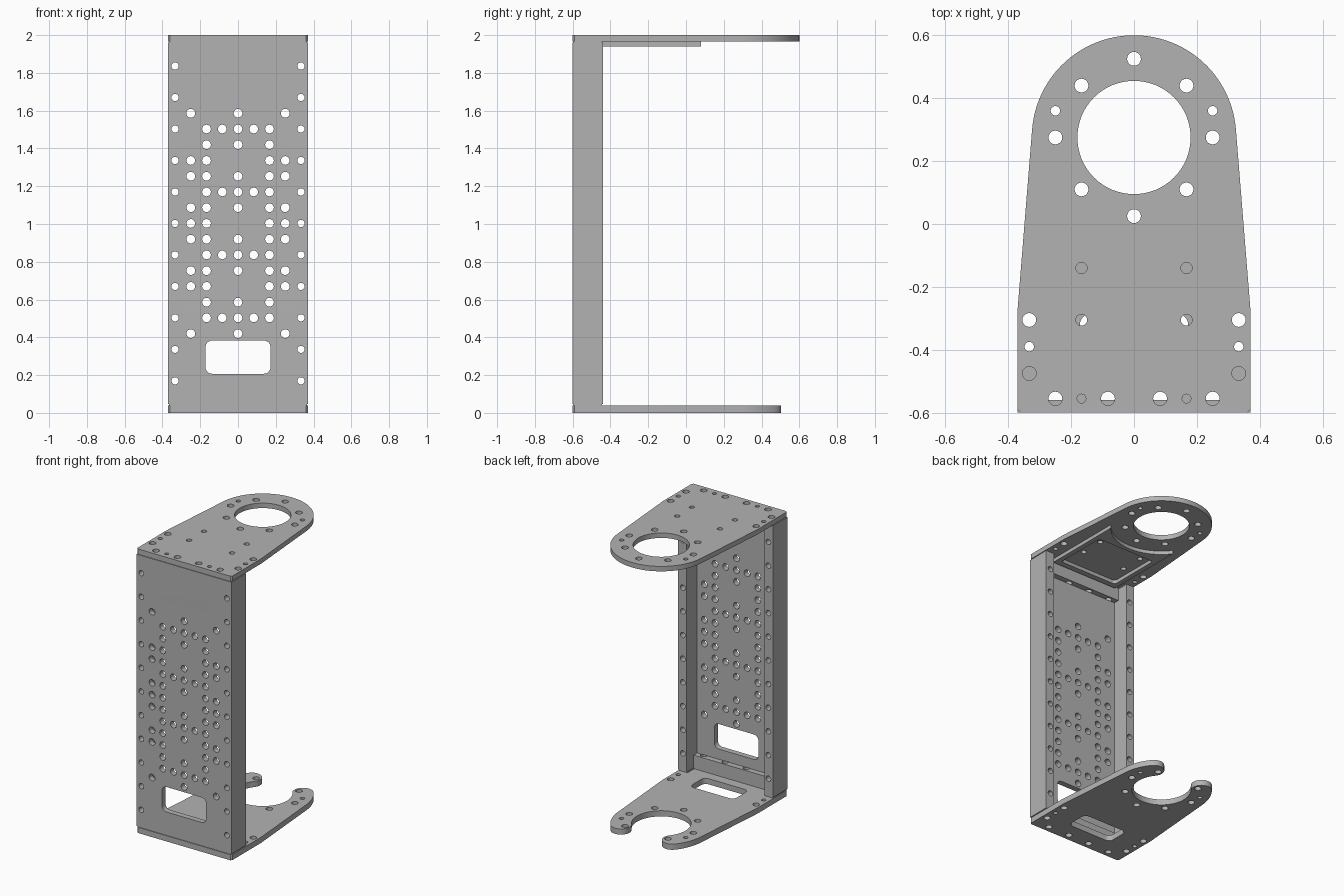
import bpy
from math import sin, cos, pi, radians
from mathutils import Matrix

if "Cube" in bpy.data.objects:
    bpy.data.objects.remove(bpy.data.objects["Cube"])

grey = bpy.data.materials.new("machined grey")
grey.use_nodes = True
COLOR = (0.45, 0.45, 0.45, 1)
grey.diffuse_color = COLOR
grey.node_tree.nodes["Principled BSDF"].inputs["Base Color"].default_value = COLOR

U = 1 / 12  # hole pitch


def arc(cx, cy, r, a0, a1, n=24):
    steps = [radians(a0 + (a1 - a0) * i / n) for i in range(n + 1)]
    return [(cx + r * cos(a), cy + r * sin(a)) for a in steps]


def hole(x, y, r=0.022, n=20):
    return arc(x, y, r, 360, 360 / n, n - 1)


def rect(x0, x1, y0, y1):
    return [(x0, y0), (x1, y0), (x1, y1), (x0, y1)]


def rounded(x0, x1, y0, y1, r):
    pts = []
    for cx, cy, a in ((x1 - r, y1 - r, 0), (x0 + r, y1 - r, 90),
                      (x0 + r, y0 + r, 180), (x1 - r, y0 + r, 270)):
        pts += arc(cx, cy, r, a, a + 90, 6)
    return pts


def both(points):
    return [(s * x, y) for x, y in points for s in (-1, 1)]


def plate(name, loops, lo, hi, upright=False):
    """Filled profile with holes, extruded from lo to hi along z (or y when upright)."""
    curve = bpy.data.curves.new(name, "CURVE")
    curve.dimensions = "2D"
    curve.fill_mode = "BOTH"
    curve.extrude = (hi - lo) / 2
    for pts in loops:
        spline = curve.splines.new("POLY")
        spline.points.add(len(pts) - 1)
        for p, (x, y) in zip(spline.points, pts):
            p.co = (x, y, 0, 1)
        spline.use_cyclic_u = True
    obj = bpy.data.objects.new(name, curve)
    bpy.context.collection.objects.link(obj)
    bpy.ops.object.select_all(action="DESELECT")
    obj.select_set(True)
    bpy.context.view_layer.objects.active = obj
    bpy.ops.object.convert(target="MESH")
    obj = bpy.context.object
    obj.name = name
    mid = (lo + hi) / 2
    if upright:
        obj.data.transform(Matrix.Translation((0, mid, 0)) @ Matrix.Rotation(pi / 2, 4, "X"))
    else:
        obj.data.transform(Matrix.Translation((0, 0, mid)))
    obj.data.materials.clear()
    obj.data.materials.append(grey)
    # weld the caps to the walls and keep the rims crisp
    bpy.ops.object.mode_set(mode="EDIT")
    bpy.ops.mesh.select_all(action="SELECT")
    bpy.ops.mesh.remove_doubles(threshold=0.0001)
    bpy.ops.mesh.normals_make_consistent(inside=False)
    bpy.ops.object.mode_set(mode="OBJECT")
    bpy.ops.object.shade_smooth_by_angle(angle=radians(30))
    return obj


CY, R = 0.275, 0.325  # ring centre and outer radius
base_right = [(-0.36, -0.6), (0.36, -0.6), (0.37, -0.59), (0.37, -0.27)]
base_left = [(-0.37, -0.27), (-0.37, -0.59)]

# Holes shared by both end plates
shared = [hole(0, 0.025)]
shared += [hole(x, y) for x, y in both([(0.167, 0.11), (0.167, 0.44), (0.25, CY), (0.333, -0.305),
                                        (0.333, -0.475), (0.25, -0.555), (0.083, -0.555)])]
shared += [hole(x, y, 0.015) for x, y in both([(0.25, 0.36), (0.333, -0.39)])]

# Top plate: tapered tongue with a closed ring
top_outline = base_right + arc(0, CY, R, 5, 175, 48) + base_left
top_holes = [hole(0, CY, 0.18, 64), hole(0, 0.525)]
top_holes += [hole(x, y, 0.018) for x, y in both([(0.167, -0.14), (0.167, -0.305)])]
top_holes += [hole(x, y, 0.014) for x, y in both([(0.167, -0.555)])]
plate("top_plate", [top_outline] + shared + top_holes, 1.965, 2.0)

# Bottom plate: open fork with rounded tips and a window
r_in, tip = 0.19, 39
r_mid, r_cap = (R + r_in) / 2, (R - r_in) / 2
tx, ty = r_mid * cos(radians(tip)), CY + r_mid * sin(radians(tip))
fork = base_right + arc(0, CY, R, 5, tip, 12)
fork += arc(tx, ty, r_cap, tip, tip + 180, 12)[1:]
fork += arc(0, CY, r_in, tip, -180 - tip, 48)[1:]
fork += arc(-tx, ty, r_cap, -tip, 180 - tip, 12)[1:]
fork += arc(0, CY, R, 180 - tip, 175, 12)[1:] + base_left
window = rounded(-0.172, 0.172, -0.45, -0.285, 0.035)
plate("bottom_plate", [fork, window] + shared, 0, 0.04)

# Stiffening frame under the top plate, scooped around the ring
scoop = arc(0, CY, R, -143, -37, 24)
frame = [(-0.26, -0.5), (0.26, -0.5)] + scoop[::-1]
plate("under_frame", [frame, rounded(-0.225, 0.225, -0.46, -0.08, 0.02)], 1.94, 1.965)

# Front wall with its hole pattern and window
Z0, Z1 = 0.135, 1.875
rows = {0: (5, 6, 7, 9, 10, 11, 13, 14, 15, 17, 18, 19),
        1: (6, 10, 14, 18),
        2: range(6, 19),
        3: (5, 8, 9, 11, 12, 13, 15, 16, 19)}
wall_holes = []
for col, ns in rows.items():
    for n in ns:
        for s in ((-1, 1) if col else (1,)):
            wall_holes.append(hole(s * col * U, n * U + 0.003, 0.023))
rail_z = [2 * k * U + 0.003 for k in range(1, 12)]
edge_holes = {s: [hole(s * 4 * U, z, 0.019) for z in rail_z] for s in (-1, 1)}
wall_window = rounded(-0.172, 0.172, 0.207, 0.383, 0.035)
plate("front_wall", [rect(-0.37, 0.37, Z0, Z1), wall_window] + wall_holes
      + edge_holes[-1] + edge_holes[1], -0.6, -0.56, True)

# Side rails behind the wall
for s, name in ((1, "left_rail"), (-1, "right_rail")):
    x0, x1 = sorted((s * 0.305, s * 0.37))
    plate(name, [rect(x0, x1, Z0, Z1)] + edge_holes[s], -0.56, -0.44, True)

# U-shaped end bars closing the wall and rails
bar = [(-0.37, -0.6), (0.37, -0.6), (0.37, -0.44), (0.305, -0.44),
       (0.305, -0.52), (-0.305, -0.52), (-0.305, -0.44), (-0.37, -0.44)]
bar_holes = [hole(x, y) for x, y in both([(0.25, -0.555), (0.083, -0.555)])]
plate("bottom_bar", [bar] + bar_holes, 0.047, Z0)
plate("top_bar", [bar] + bar_holes, Z1, 1.96)
# Thin gaskets between the bars and the end plates
gasket = [(x * 0.985, -0.52 + (y + 0.52) * 0.94) for x, y in bar]
plate("bottom_gasket", [gasket] + bar_holes, 0.04, 0.047)
plate("top_gasket", [gasket] + bar_holes, 1.96, 1.965)
